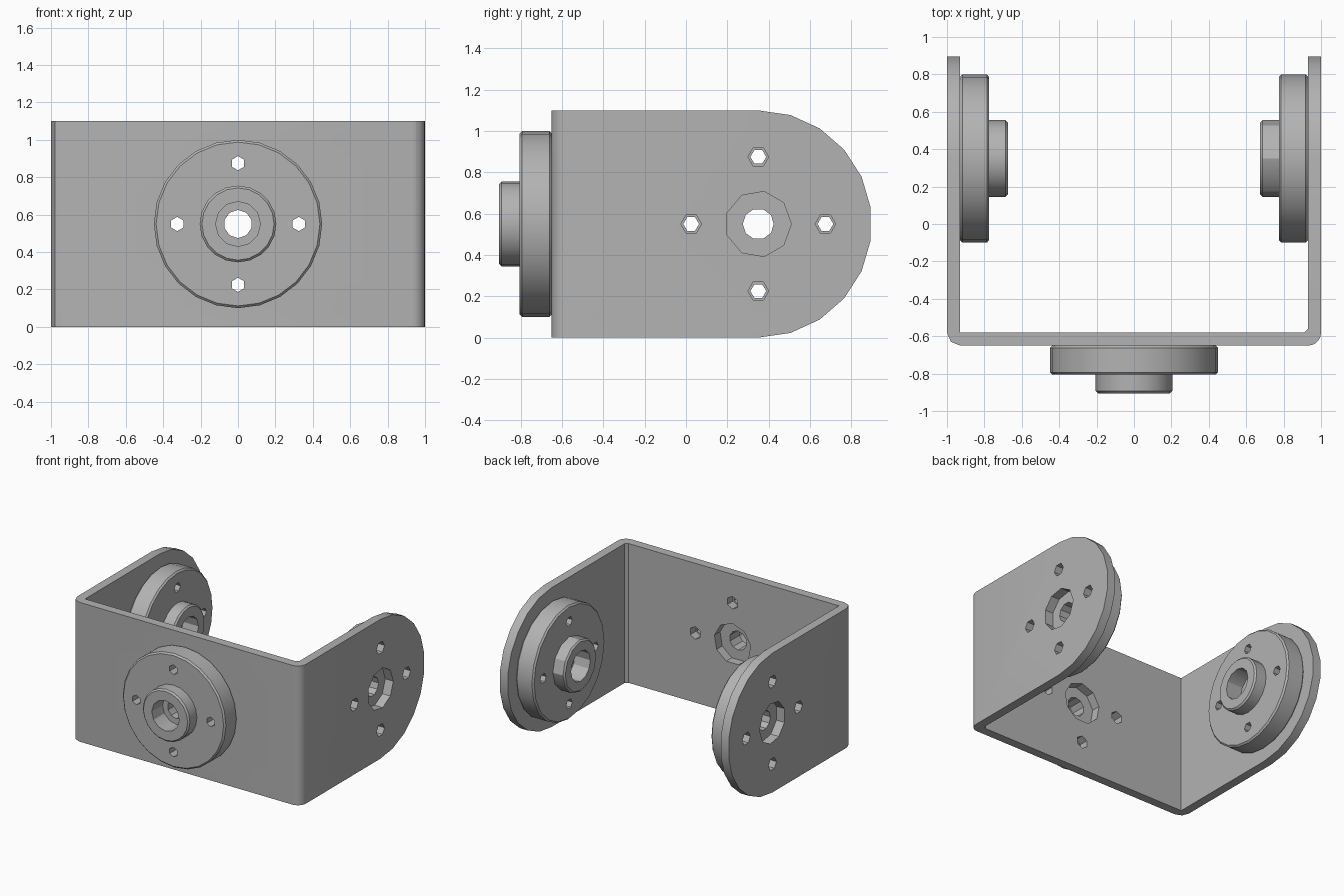
import bpy, bmesh
from math import pi, cos, sin, radians
from mathutils import Matrix, Vector

if "Cube" in bpy.data.objects:
    bpy.data.objects.remove(bpy.data.objects["Cube"])

HALF, FRONT, HEIGHT, WALL = 1.0, -0.65, 1.1, 0.07
MID = HEIGHT / 2
ARM_Y = 0.35
HOLE_RING = 0.325

grey = bpy.data.materials.new("bracket grey")
grey.use_nodes = True
COLOUR = (0.45, 0.45, 0.45, 1)
grey.diffuse_color = COLOUR
grey.node_tree.nodes["Principled BSDF"].inputs["Base Color"].default_value = COLOUR


def make(name, bm, matrix=Matrix()):
    bmesh.ops.recalc_face_normals(bm, faces=bm.faces)
    mesh = bpy.data.meshes.new(name)
    bm.to_mesh(mesh)
    bm.free()
    mesh.transform(matrix)
    mesh.materials.append(grey)
    ob = bpy.data.objects.new(name, mesh)
    bpy.context.collection.objects.link(ob)
    return ob


def prism(name, points, offset):
    """Extrude a closed outline along the offset vector."""
    bm = bmesh.new()
    face = bm.faces.new([bm.verts.new(p) for p in points])
    out = bmesh.ops.extrude_face_region(bm, geom=[face])
    moved = [v for v in out["geom"] if isinstance(v, bmesh.types.BMVert)]
    bmesh.ops.translate(bm, verts=moved, vec=offset)
    return make(name, bm)


def cylinder(name, radius, z0, z1, sides, matrix=Matrix(), bevel=0):
    bm = bmesh.new()
    bmesh.ops.create_cone(bm, cap_ends=True, segments=sides, radius1=radius,
                          radius2=radius, depth=z1 - z0,
                          matrix=Matrix.Translation((0, 0, (z0 + z1) / 2)))
    if bevel:
        rims = [e for e in bm.edges if abs(e.verts[0].co.z - e.verts[1].co.z) < 1e-4]
        bmesh.ops.bevel(bm, geom=rims, offset=bevel, segments=1, affect='EDGES')
    return make(name, bm, matrix)


def combine(ob, other, operation):
    mod = ob.modifiers.new("cut", 'BOOLEAN')
    mod.operation, mod.object, mod.solver = operation, other, 'EXACT'
    bpy.context.view_layer.objects.active = ob
    bpy.ops.object.modifier_apply(modifier=mod.name)
    bpy.data.objects.remove(other)


def drill(ob, matrix, centre_r, centre_sides, small_r, z0, z1):
    """One centre hole and four small holes around it."""
    combine(ob, cylinder("cutter", centre_r, z0, z1, centre_sides, matrix), 'DIFFERENCE')
    for i in range(4):
        a = i * pi / 2
        place = matrix @ Matrix.Translation((HOLE_RING * cos(a), HOLE_RING * sin(a), 0))
        combine(ob, cylinder("cutter", small_r, z0, z1, 6, place), 'DIFFERENCE')


def arc(cx, cy, r, start, end, steps):
    for i in range(steps + 1):
        a = radians(start + (end - start) * i / steps)
        yield cx + r * cos(a), cy + r * sin(a)


# Mounting frames: local z points from the bracket wall towards the hub
mounts = {
    "front": (Matrix.Translation((0, FRONT, MID)) @ Matrix.Rotation(pi / 2, 4, 'X'), 24, 20),
    "left": (Matrix.Translation((HALF - WALL, ARM_Y, MID)) @ Matrix.Rotation(-pi / 2, 4, 'Y'), 20, 12),
    "right": (Matrix.Translation((WALL - HALF, ARM_Y, MID)) @ Matrix.Rotation(pi / 2, 4, 'Y'), 24, 20),
}

# U-shaped bracket with rounded bends
back, inner, bend = 0.9, HALF - WALL, 0.07
outline = [(-inner, back), (-HALF, back)]
outline += arc(-HALF + bend, FRONT + bend, bend, 180, 270, 2)
outline += arc(HALF - bend, FRONT + bend, bend, 270, 360, 5)
outline += [(HALF, back), (inner, back), (inner, FRONT + WALL + 0.02),
            (inner - 0.02, FRONT + WALL), (-inner, FRONT + WALL)]
bracket = prism("u_bracket", [(x, y, 0) for x, y in outline], Vector((0, 0, HEIGHT)))

# Round off the arm ends
side = [(-1, HEIGHT), (-1, 0)] + list(arc(ARM_Y, MID, MID, -90, 90, 11))
combine(bracket, prism("arm_outline", [(-2, y, z) for y, z in side], Vector((4, 0, 0))),
        'INTERSECT')

# Holes through the three bracket walls
for key, (matrix, _, _) in mounts.items():
    lo, hi = (-0.2, 0.1)
    drill(bracket, matrix, 0.16, 9, 0.05, lo, hi)

# Three round horns: disc, hub, stepped bore and screw holes
parts = [bracket]
for key, (matrix, disc_sides, hub_sides) in mounts.items():
    horn = cylinder(key + "_horn", 0.45, 0, 0.155, disc_sides, matrix, 0.012)
    hub = cylinder("hub", 0.205, 0.05, 0.255, hub_sides, matrix, 0.012)
    combine(horn, hub, 'UNION')
    drill(horn, matrix, 0.075, 10, 0.038, -0.1, 0.4)
    combine(horn, cylinder("bore", 0.12, 0.12, 0.4, 12, matrix), 'DIFFERENCE')
    parts.append(horn)

# Smooth the curved walls, keep the edges crisp
bpy.ops.object.select_all(action='DESELECT')
for ob in parts:
    ob.select_set(True)
bpy.context.view_layer.objects.active = bracket
bpy.ops.object.shade_smooth_by_angle(angle=radians(30))
